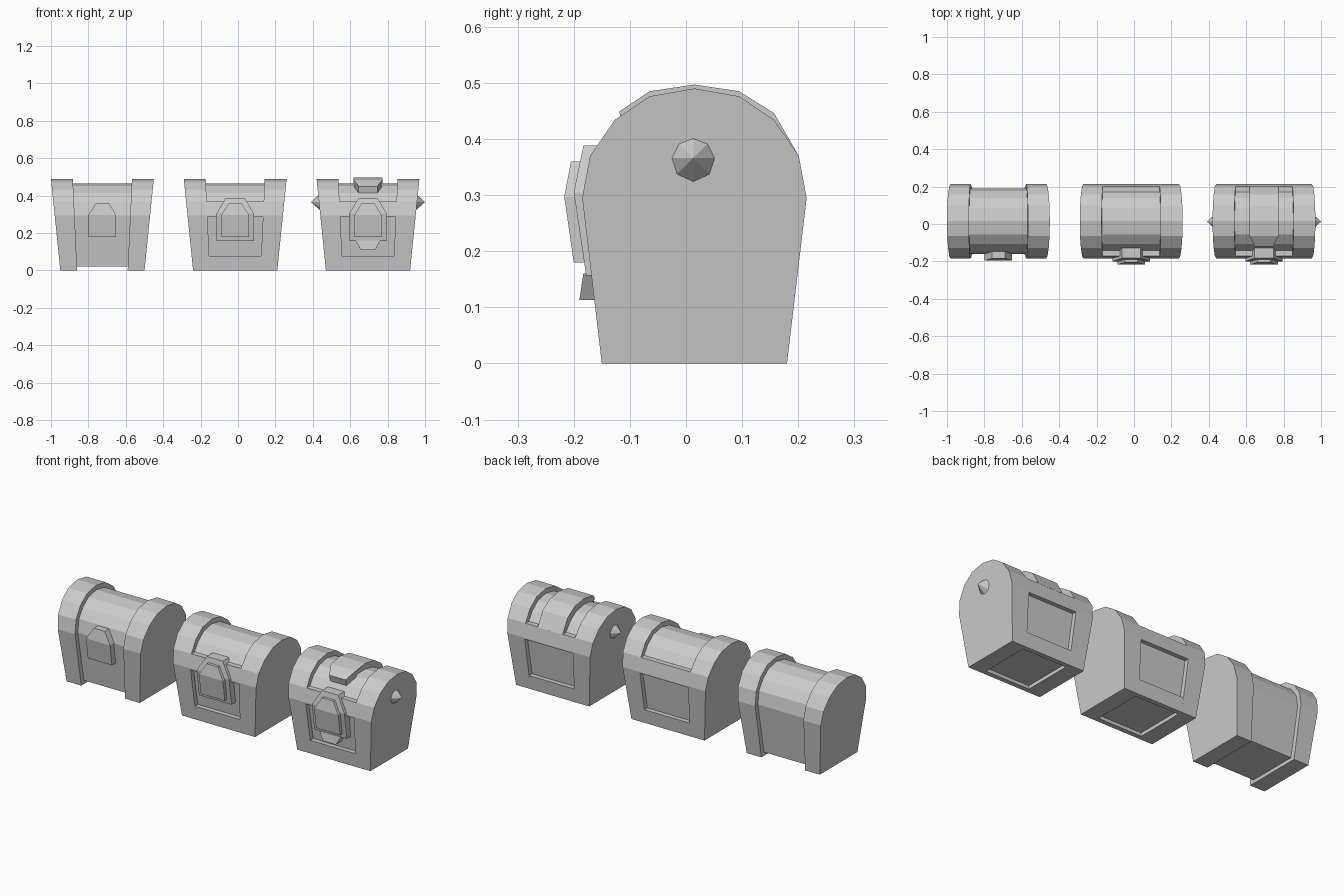
import bpy, bmesh, math
from mathutils import Matrix

if "Cube" in bpy.data.objects:
    bpy.data.objects.remove(bpy.data.objects["Cube"])

YC = 0.015                                   # chest centre line in depth
SHELL = [(0.165, 0), (0.2, 0.295), (0.186, 0.37), (0.142, 0.434), (0.08, 0.476)]
CORE = [(0.141, 0.02), (0.176, 0.295), (0.161, 0.365), (0.123, 0.415), (0.07, 0.452)]


def outer(y, z):
    return 0.225 + 0.05 * z / 0.49


def inner(y, z):
    return 0.135 + 0.023 * z / 0.49


def arch(half, top):
    """Closed (y, z) outline from half of the chest section."""
    return half + [(0, top)] + [(-y, z) for y, z in reversed(half)]


def make(name, bm):
    bmesh.ops.recalc_face_normals(bm, faces=bm.faces)
    me = bpy.data.meshes.new(name)
    bm.to_mesh(me)
    bm.free()
    ob = bpy.data.objects.new(name, me)
    bpy.context.collection.objects.link(ob)
    return ob


def slab(name, cx, pts, lo, hi):
    """Sweep a (y, z) outline along x between two width functions."""
    bm = bmesh.new()
    a = [bm.verts.new((cx + lo(y, z), y + YC, z)) for y, z in pts]
    b = [bm.verts.new((cx + hi(y, z), y + YC, z)) for y, z in pts]
    bm.faces.new(a)
    bm.faces.new(b)
    for i in range(len(pts)):
        j = (i + 1) % len(pts)
        bm.faces.new((a[i], a[j], b[j], b[i]))
    return make(name, bm)


def span(name, cx, pts, half):
    return slab(name, cx, pts, lambda y, z: -half(y, z), half)


def plate(name, cx, rows, back):
    """Front plate from rows of (half width, z, front y)."""
    bm = bmesh.new()
    fr = [[bm.verts.new((cx + s * w, y, z)) for s in (-1, 1)] for w, z, y in rows]
    bk = [[bm.verts.new((cx + s * w, back, z)) for s in (-1, 1)] for w, z, y in rows]
    for i in range(len(rows) - 1):
        for g in (fr, bk):
            bm.faces.new((g[i][0], g[i][1], g[i + 1][1], g[i + 1][0]))
        for s in (0, 1):
            bm.faces.new((fr[i][s], fr[i + 1][s], bk[i + 1][s], bk[i][s]))
    for i in (0, -1):
        bm.faces.new((fr[i][0], fr[i][1], bk[i][1], bk[i][0]))
    return make(name, bm)


def lock(cx, dy):
    plate("lock", cx, [(0.074, 0.18, -0.2 + dy), (0.074, 0.297, -0.217 + dy),
                       (0.034, 0.36, -0.205 + dy)], -0.13)


def chest(cx):
    span("chest_core", cx, arch(CORE, 0.465), inner)
    ends = arch(SHELL, 0.49)
    slab("chest_end_right", cx, ends, inner, outer)
    slab("chest_end_left", cx, ends, lambda y, z: -outer(y, z), lambda y, z: -inner(y, z))


def framed_chest(cx):
    chest(cx)
    # rails and lid rims that leave sunken panels between them
    for side, s in (("back", 1), ("front", -1)):
        rail = [(0.165, 0), (0.174, 0.078), (0.147, 0.078), (0.139, 0)]
        rim = [(0.199, 0.287), (0.2, 0.295), (0.186, 0.37), (0.155, 0.37), (0.155, 0.287)]
        span("bottom_rail_" + side, cx, [(s * y, z) for y, z in rail], inner)
        span("lid_rim_" + side, cx, [(s * y, z) for y, z in rim], inner)
    plate("lock_plate", cx, [(0.1, 0.157, -0.178), (0.1, 0.305, -0.2),
                             (0.05, 0.388, -0.183)], -0.12)
    lock(cx, 0)


# plain banded chest
chest(-0.725)
lock(-0.725, 0.021)

# framed chest
framed_chest(-0.015)

# framed chest with lid strap, lock tab and side studs
X3 = 0.695
framed_chest(X3)
strap = [(0.187, 0.368), (0.142, 0.446), (0.08, 0.485), (0, 0.497), (-0.08, 0.485),
         (-0.134, 0.449), (-0.124, 0.412), (-0.07, 0.45), (0, 0.46), (0.07, 0.45),
         (0.12, 0.41), (0.158, 0.36)]
span("lid_strap", X3, strap, lambda y, z: 0.05 if y < -0.1 else 0.077)
plate("lock_tab", X3, [(0.04, 0.113, -0.19), (0.065, 0.16, -0.183)], -0.14)
for side, s in (("right", 1), ("left", -1)):
    bm = bmesh.new()
    bmesh.ops.create_cone(bm, segments=8, radius1=0.049, radius2=0, depth=0.055, cap_ends=True,
                          matrix=Matrix.Translation((X3 + s * 0.2775, YC - 0.002, 0.366))
                          @ Matrix.Rotation(s * math.pi / 2, 4, 'Y')
                          @ Matrix.Rotation(math.pi / 8 * 0, 4, 'Z'))
    make("stud_" + side, bm)
